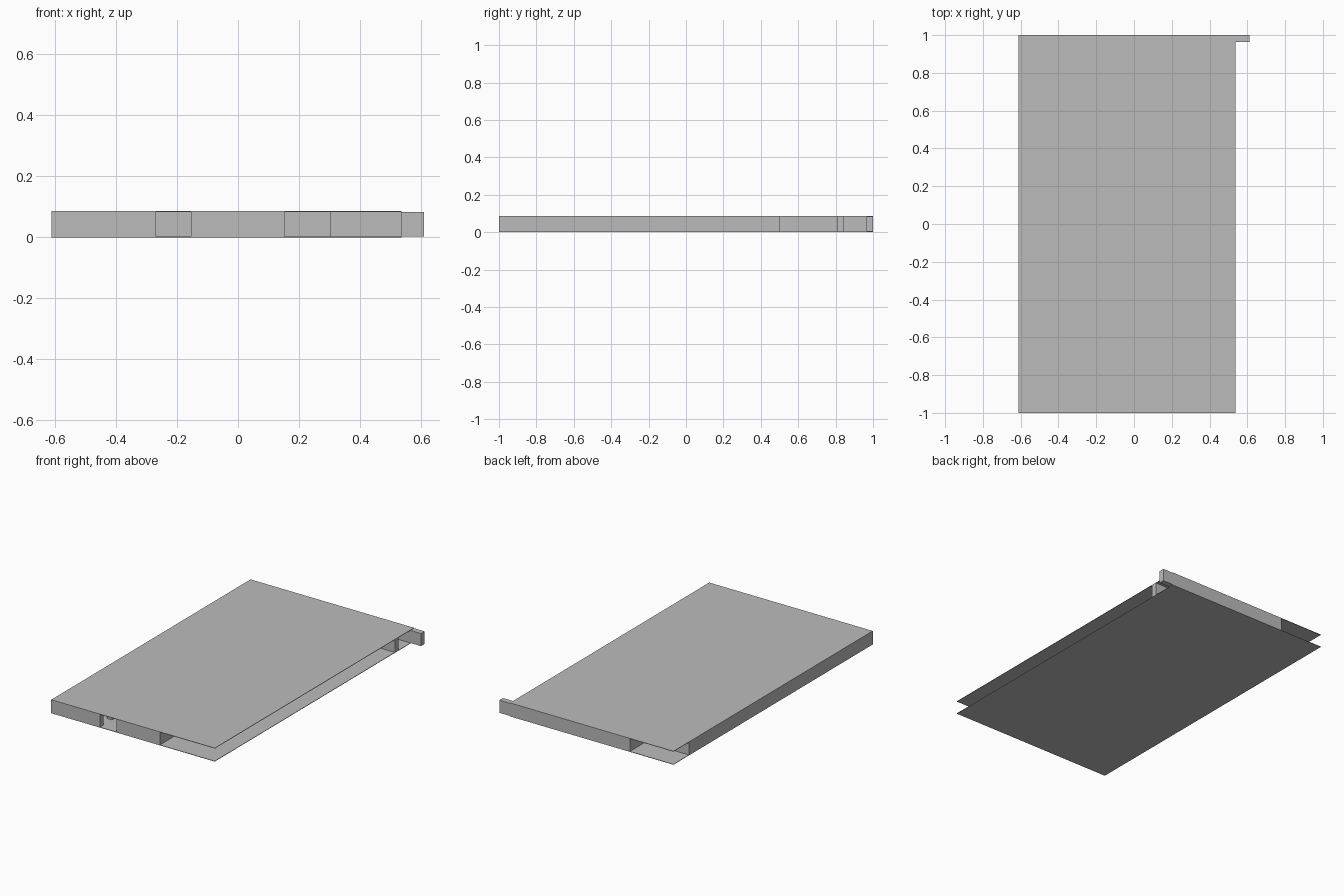
import bpy, bmesh

if "Cube" in bpy.data.objects:
    bpy.data.objects.remove(bpy.data.objects["Cube"])

T = 0.036            # wall thickness
Z0, Z1 = 0.003, 0.083

grey = bpy.data.materials.new("plain_grey")
grey.diffuse_color = (0.5, 0.5, 0.5, 1)
grey.use_nodes = True
grey.node_tree.nodes["Principled BSDF"].inputs["Base Color"].default_value = grey.diffuse_color


def box(name, x0, x1, y0, y1, z0=Z0, z1=Z1):
    bm = bmesh.new()
    bmesh.ops.create_cube(bm, size=1)
    for v in bm.verts:
        v.co = (x0 + (v.co.x + 0.5) * (x1 - x0),
                y0 + (v.co.y + 0.5) * (y1 - y0),
                z0 + (v.co.z + 0.5) * (z1 - z0))
    me = bpy.data.meshes.new(name)
    bm.to_mesh(me)
    bm.free()
    me.materials.append(grey)
    ob = bpy.data.objects.new(name, me)
    bpy.context.collection.objects.link(ob)
    return ob


# thin floor and ceiling sheets
box("floor", -0.612, 0.537, -1, 1, 0, Z0)
box("ceiling", -0.612, 0.537, -1, 1, Z1, 0.086)

# outer walls, with a doorway at the front and one at the back right
box("left_wall", -0.612, -0.612 + T, -1, 0.845)
box("front_wall_left", -0.612 + T, -0.27, -1, -1 + T)
box("front_wall_right", -0.155, 0.152, -1, -1 + T)
box("back_wall", -0.306, 0.611, 1 - T, 1)

# recessed corner at the back left
box("back_left_recess_wall", -0.612 + T, -0.27, 0.845 - T, 0.845)
box("back_left_recess_side", -0.306, -0.27, 0.845, 1 - T)

# stepped outline on the right
box("right_wall_long", 0.152 - T, 0.152, -1 + T, 0.537)
box("right_step_wall", 0.152, 0.27, 0.537 - T, 0.537)
box("right_wall_short", 0.27, 0.306, 0.537 - T, 0.843)
box("right_door_wall", 0.306, 0.537, 0.843 - T, 0.843)

# partitions lining the passage behind the front doorway
box("passage_wall_left", -0.306, -0.27, -0.88, 0.385)
box("passage_wall_right", -0.155, -0.155 + T, -1 + T, 0.537)
box("passage_end_wall", -0.155 + T, 0.0, 0.537 - T, 0.537)
box("passage_cross_wall", -0.27, 0.27, 0.843 - T, 0.843)
